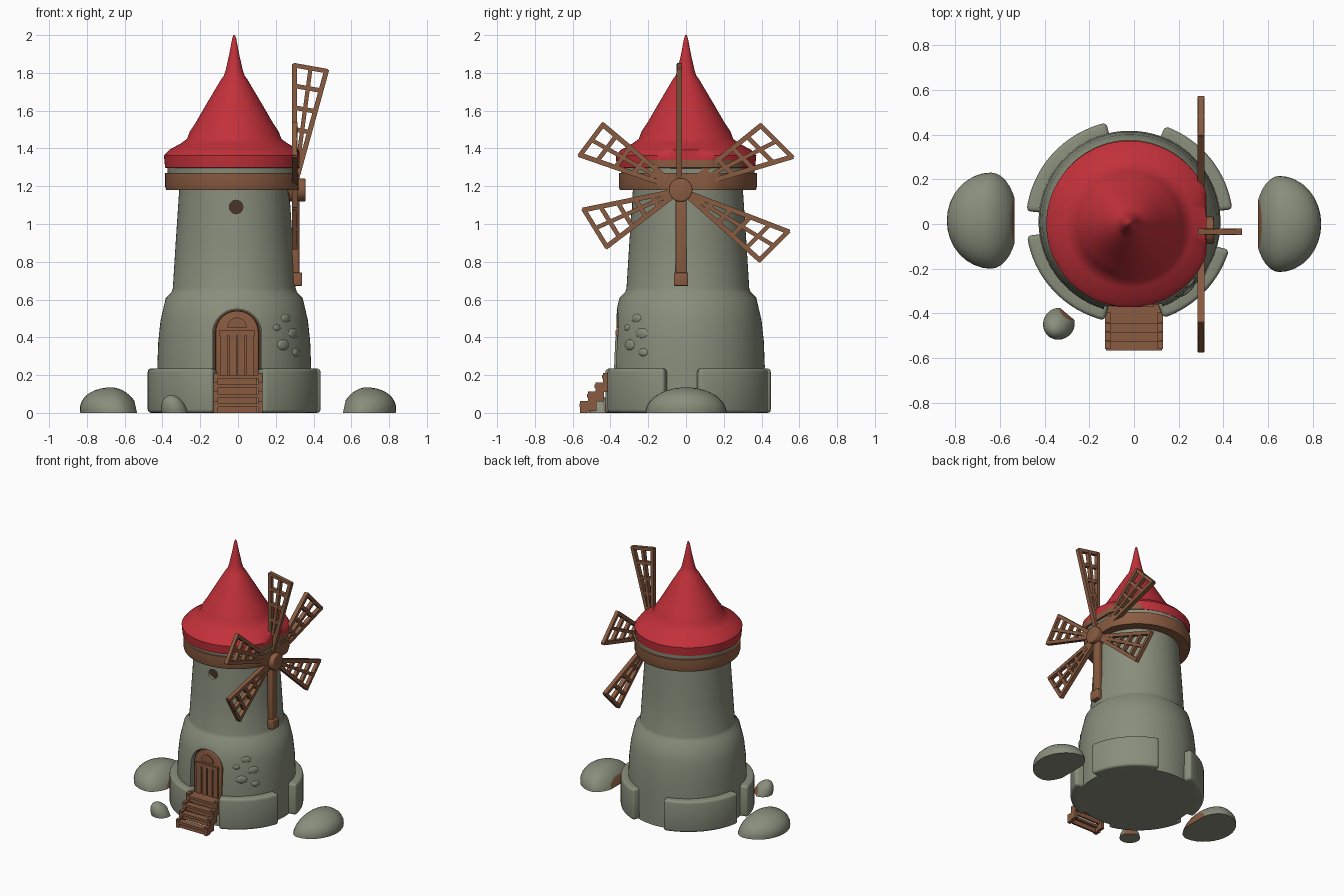
import bpy, bmesh, math
from mathutils import Matrix, Vector

if "Cube" in bpy.data.objects:
    bpy.data.objects.remove(bpy.data.objects["Cube"], do_unlink=True)


def material(name, rgb):
    m = bpy.data.materials.new(name)
    m.use_nodes = True
    m.diffuse_color = (*rgb, 1)
    m.node_tree.nodes["Principled BSDF"].inputs["Base Color"].default_value = (*rgb, 1)
    return m


STONE = material("grey green stone", (0.25, 0.27, 0.2))
RED = material("red roof", (0.54, 0.03, 0.042))
WOOD = material("brown wood", (0.25, 0.105, 0.052))
DARK = material("dark wood", (0.07, 0.035, 0.02))
CX, CY = -0.02, 0.01


def finish(bm, name, *mats, angle=35, bevel=0):
    bmesh.ops.recalc_face_normals(bm, faces=bm.faces)
    me = bpy.data.meshes.new(name)
    bm.to_mesh(me)
    bm.free()
    for m in mats:
        me.materials.append(m)
    ob = bpy.data.objects.new(name, me)
    bpy.context.collection.objects.link(ob)
    bpy.ops.object.select_all(action="DESELECT")
    ob.select_set(True)
    bpy.context.view_layer.objects.active = ob
    if bevel:
        mod = ob.modifiers.new("soft edges", "BEVEL")
        mod.width, mod.segments = bevel, 3
        bpy.ops.object.modifier_apply(modifier=mod.name)
    bpy.ops.object.shade_smooth_by_angle(angle=math.radians(angle))
    return ob


def lathe(profile, n=72, flat_x=None):
    """Closed solid of revolution; flat_x squashes it against the sail side."""
    bm = bmesh.new()
    rings = []
    for r, z in profile:
        ring = []
        for i in range(n):
            a = math.tau * i / n
            x = CX + r * math.cos(a)
            ring.append(bm.verts.new((min(x, flat_x) if flat_x else x, CY + r * math.sin(a), z)))
        rings.append(ring)
    for lo, hi in zip(rings, rings[1:]):
        for i in range(n):
            j = (i + 1) % n
            bm.faces.new((lo[i], lo[j], hi[j], hi[i]))
    bm.faces.new(rings[0])
    bm.faces.new(rings[-1])
    return bm


def prism(points, lo, hi, upright=False):
    """Extrude a 2D outline along z, or along y when upright."""
    bm = bmesh.new()
    place = (lambda p, d: (p[0], d, p[1])) if upright else (lambda p, d: (p[0], p[1], d))
    a = [bm.verts.new(place(p, lo)) for p in points]
    b = [bm.verts.new(place(p, hi)) for p in points]
    bm.faces.new(a)
    bm.faces.new(b)
    for i in range(len(points)):
        j = (i + 1) % len(points)
        bm.faces.new((a[i], a[j], b[j], b[i]))
    return bm


def arch(cx, half, bottom, top, n=16):
    pts = [(cx - half, bottom), (cx + half, bottom)]
    return pts + [(cx + half * math.cos(math.pi * i / n),
                   top - half + half * math.sin(math.pi * i / n)) for i in range(n + 1)]


def disc(cx, cz, r, n=24):
    return [(cx + r * math.cos(math.tau * i / n), cz + r * math.sin(math.tau * i / n)) for i in range(n)]


def box(bm, x0, x1, y0, y1, z0, z1):
    m = Matrix.Translation(((x0 + x1) / 2, (y0 + y1) / 2, (z0 + z1) / 2))
    bmesh.ops.create_cube(bm, size=1, matrix=m @ Matrix.Diagonal((x1 - x0, y1 - y0, z1 - z0, 1)))


def bar(bm, a, b, w, normal, thick=0.03):
    a, b = Vector(a), Vector(b)
    u = (b - a).normalized()
    v = normal.cross(u)
    m = Matrix((u * ((b - a).length + w * 0.6), v * w, normal * thick)).transposed().to_4x4()
    bmesh.ops.create_cube(bm, size=1, matrix=Matrix.Translation((a + b) / 2) @ m)


# Tower with cut doorway and window
tower = finish(lathe([(0.405, 0), (0.407, 0.25), (0.402, 0.38), (0.39, 0.49), (0.362, 0.61),
                      (0.332, 0.64), (0.325, 0.66), (0.31, 0.9), (0.29, 1.2), (0.29, 1.28)]), "tower", STONE)
for label, outline, depth in (("doorway", arch(-0.005, 0.13, 0.19, 0.55), -0.325),
                              ("window hole", disc(-0.01, 1.09, 0.036), -0.2)):
    cutter = finish(prism(outline, -0.6, depth, True), label, STONE)
    cutter.hide_render = True
    bpy.context.view_layer.objects.active = tower
    mod = tower.modifiers.new(label, "BOOLEAN")
    mod.operation, mod.object, mod.solver = "DIFFERENCE", cutter, "EXACT"
    bpy.ops.object.modifier_apply(modifier=mod.name)
    bpy.data.objects.remove(cutter, do_unlink=True)
bpy.ops.object.select_all(action="DESELECT")
tower.select_set(True)
bpy.ops.object.shade_smooth_by_angle(angle=math.radians(35))
finish(prism(disc(-0.01, 1.09, 0.036), -0.265, -0.19, True), "window_pane", DARK)

# Door with frame, planks and arched panel
finish(prism(arch(-0.005, 0.128, 0.19, 0.548), -0.332, -0.3, True), "door_backing", DARK)
finish(prism(arch(-0.005, 0.113, 0.19, 0.54), -0.358, -0.31, True), "door", WOOD, bevel=0.006)
bm = bmesh.new()
for x in (-0.075, -0.028, 0.018, 0.065):
    box(bm, x - 0.02, x + 0.02, -0.366, -0.35, 0.2, 0.41)
box(bm, -0.1, 0.09, -0.372, -0.35, 0.41, 0.435)
finish(bm, "door_planks", WOOD)
finish(prism(arch(-0.005, 0.05, 0.45, 0.505), -0.366, -0.35, True), "door_panel", WOOD)

# Plinth blocks around the foot
for name, start, end in (("back_left", 7, 70), ("back_right", 103, 174),
                         ("front_right", 188, 256), ("front_left", 289, 344)):
    angles = [math.radians(start + (end - start) * i / 16) for i in range(17)]
    ring = [(CX + 0.463 * math.cos(a), CY + 0.455 * math.sin(a)) for a in angles]
    ring += [(CX + 0.37 * math.cos(a), CY + 0.37 * math.sin(a)) for a in reversed(angles)]
    finish(prism(ring, 0, 0.235), "plinth_" + name, STONE, bevel=0.018)

# Raised stones on the wall
for i, (deg, z, s) in enumerate(((-45, 0.5, 0.035), (-38, 0.42, 0.04), (-50, 0.36, 0.04),
                                 (-36, 0.32, 0.03), (-55, 0.45, 0.025))):
    a = math.radians(deg)
    r = 0.403 if z < 0.4 else 0.385 + (0.5 - z) * 0.12
    bm = bmesh.new()
    m = Matrix.Translation((CX + r * math.cos(a), CY + r * math.sin(a), z)) @ Matrix.Rotation(a, 4, "Z")
    bmesh.ops.create_uvsphere(bm, u_segments=12, v_segments=8, radius=1,
                              matrix=m @ Matrix.Diagonal((0.01, s, s * 0.7, 1)))
    finish(bm, f"wall_stone_{i + 1}", STONE)

# Wooden ring and stone course under the roof
finish(lathe([(0.28, 1.18), (0.36, 1.18), (0.366, 1.2), (0.366, 1.27), (0.28, 1.275)], flat_x=0.32),
       "wooden_ring", WOOD)
finish(lathe([(0.28, 1.24), (0.352, 1.26), (0.355, 1.31)], flat_x=0.31), "eaves_course", STONE)

# Roof, with a wooden hem behind the sails
bm = lathe([(0.34, 1.295), (0.366, 1.298), (0.37, 1.34), (0.372, 1.362), (0.345, 1.392), (0.285, 1.425),
            (0.25, 1.45), (0.235, 1.49), (0.205, 1.535), (0.15, 1.63), (0.07, 1.765), (0.055, 1.785),
            (0.045, 1.815), (0.026, 1.9), (0.011, 1.98), (0.004, 2.0)], flat_x=0.325)
bmesh.ops.translate(bm, verts=bm.verts, vec=(0, -0.01, 0))
for f in bm.faces:
    c = f.calc_center_median()
    if 1.296 < c.z < 1.35 and c.x > 0.2 and -0.2 < c.y < 0.32:
        f.material_index = 1
finish(bm, "roof", RED, WOOD)

# Hub and axle
for name, r, x0, x1 in (("sail_axle", 0.035, 0.2, 0.3), ("sail_hub", 0.062, 0.27, 0.357)):
    bm = bmesh.new()
    m = Matrix.Translation(((x0 + x1) / 2, -0.028, 1.18)) @ Matrix.Rotation(math.pi / 2, 4, "Y")
    bmesh.ops.create_cone(bm, cap_ends=True, segments=24, radius1=r, radius2=r, depth=x1 - x0, matrix=m)
    finish(bm, name, WOOD, bevel=0.008)


# Lattice sails, each from its hub point to two outer corners
def sail(name, hub, a, b, normal):
    hub, a, b = Vector(hub), Vector(a), Vector(b)
    bm = bmesh.new()
    for tip, w in ((a, 0.026), (b, 0.026), ((a + b) / 2, 0.022)):
        bar(bm, hub, tip, w, normal)
    for t in (0.3, 0.47, 0.65, 0.83, 1):
        bar(bm, hub.lerp(a, t), hub.lerp(b, t), 0.024, normal, 0.026)
    finish(bm, name, WOOD)


X = Vector((1, 0, 0))
for name, a, b in (("sail_front_high", (-0.44, 1.525), (-0.56, 1.365)),
                   ("sail_back_high", (0.395, 1.52), (0.56, 1.355)),
                   ("sail_front_low", (-0.54, 1.075), (-0.42, 0.88)),
                   ("sail_back_low", (0.54, 0.96), (0.39, 0.81))):
    sail(name, (0.3, -0.028, 1.18), (0.3, *a), (0.3, *b), X)
sail("sail_top", (0.3, -0.035, 1.2), (0.3, -0.035, 1.84), (0.468, -0.035, 1.81), Vector((0, 1, 0)))
bm = bmesh.new()
bar(bm, (0.305, -0.026, 1.18), (0.305, -0.026, 0.71), 0.058, X, 0.04)
bar(bm, (0.315, -0.026, 0.72), (0.315, -0.026, 0.695), 0.075, X, 0.05)
finish(bm, "sail_bottom_beam", WOOD, bevel=0.006)

# Front steps: treads, risers and side boards
bm = bmesh.new()
for i in range(4):
    y, z = -0.565 + 0.04 * i, 0.05 * (i + 1)
    box(bm, -0.125, 0.125, y, y + 0.05, z - 0.018, z)
    box(bm, -0.105, 0.1, y + 0.015, y + 0.03, z - 0.05, z)
    for x in (-0.118, 0.118):
        box(bm, x - 0.012, x + 0.012, y + 0.005, y + 0.05, max(0, z - 0.09), z + 0.012)
box(bm, -0.125, 0.125, -0.42, -0.31, 0.17, 0.2)
finish(bm, "front_steps", WOOD)


# Rocks: domes with a cut face on the inner side
def rock(name, cx, cy, out, inner, half, height, side, cut, turn=0):
    bm = bmesh.new()
    bmesh.ops.create_uvsphere(bm, u_segments=32, v_segments=20, radius=1)
    for plane, no in (((0, 0, 0), (0, 0, -1)), ((-cut, 0, 0), (-1, 0, 0))):
        geom = bm.verts[:] + bm.edges[:] + bm.faces[:]
        res = bmesh.ops.bisect_plane(bm, geom=geom, plane_co=plane, plane_no=no, clear_outer=True)
        edges = [e for e in res["geom_cut"] if isinstance(e, bmesh.types.BMEdge)]
        new = bmesh.ops.contextual_create(bm, geom=edges)["faces"]
        for f in new:
            f.material_index = 1 if no[0] else 0
    for v in bm.verts:
        x = v.co.x * (out if v.co.x > 0 else inner) + 0.03 * v.co.z
        v.co = (x * side, v.co.y * half, v.co.z * height)
    bmesh.ops.transform(bm, verts=bm.verts,
                        matrix=Matrix.Translation((cx, cy, 0)) @ Matrix.Rotation(turn, 4, "Z"))
    finish(bm, name, STONE, WOOD, angle=50)


rock("left_rock", 0.65, 0, 0.185, 0.11, 0.215, 0.135, 1, 0.86)
rock("right_rock", -0.64, 0.015, 0.195, 0.12, 0.215, 0.135, -1, 0.88)
rock("small_rock", -0.335, -0.445, 0.068, 0.07, 0.07, 0.095, -1, 0.8, math.radians(50))
